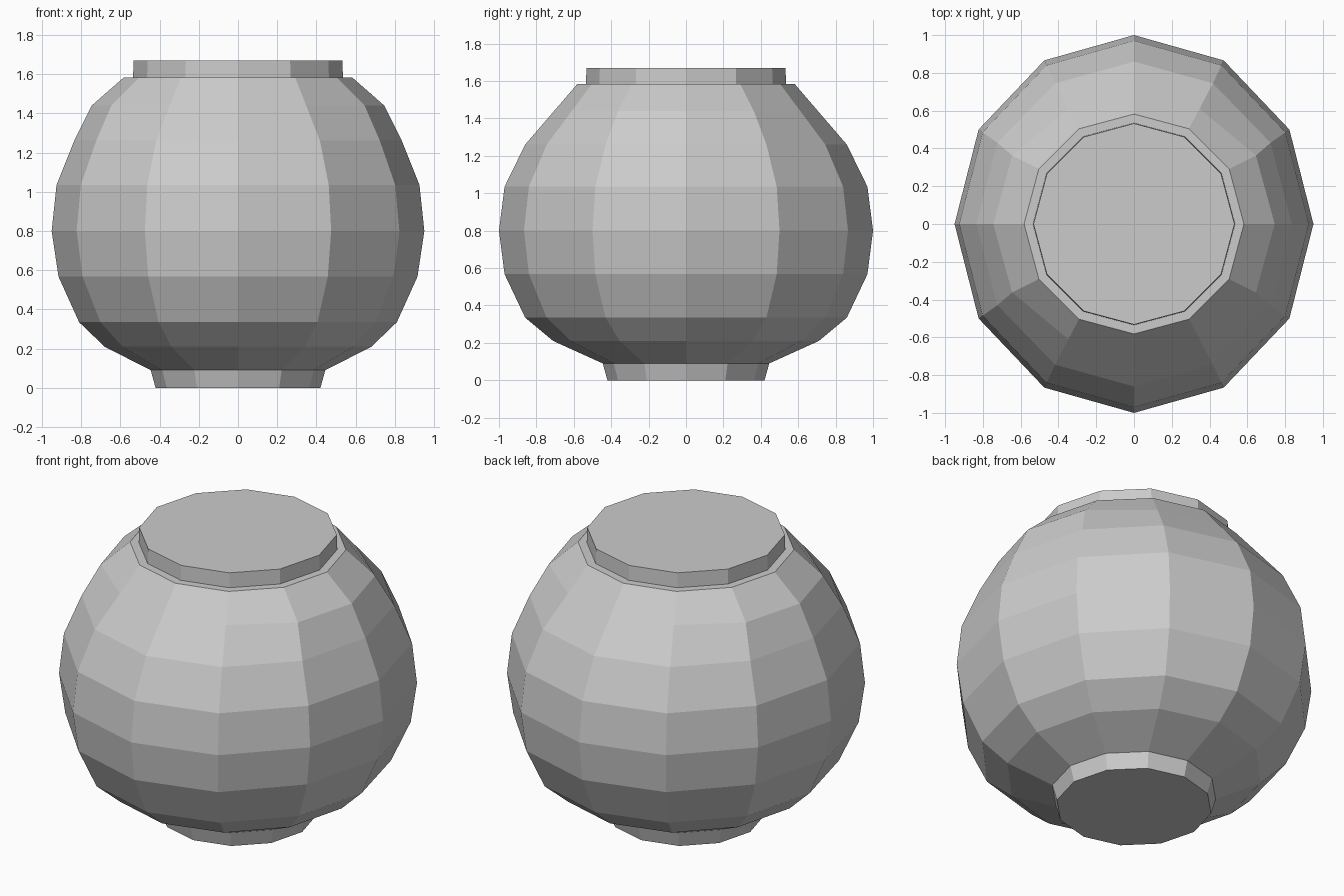
import bpy, bmesh
from math import sin, cos, radians

if "Cube" in bpy.data.objects:
    bpy.data.objects.remove(bpy.data.objects["Cube"])

SIDES = 12

def lathe(name, rings):
    """Faceted closed solid from (x radius, y radius, height) rings."""
    bm = bmesh.new()
    loops = []
    for rx, ry, z in rings:
        loop = []
        for i in range(SIDES):
            a = radians(i * 360 / SIDES)
            x, y = rx * cos(a), ry * sin(a)
            # upper shoulder bulges towards the left and right sides
            if z == 1.44 and abs(sin(a)) < 0.6:
                x, y = 0.745 * cos(a), 0.725 * sin(a)
            loop.append(bm.verts.new((x, y, z)))
        loops.append(loop)
    for lo, hi in zip(loops, loops[1:]):
        for i in range(SIDES):
            j = (i + 1) % SIDES
            bm.faces.new((lo[i], lo[j], hi[j], hi[i]))
    bm.faces.new(loops[0][::-1])
    bm.faces.new(loops[-1])
    bmesh.ops.recalc_face_normals(bm, faces=bm.faces)
    mesh = bpy.data.meshes.new(name)
    bm.to_mesh(mesh)
    bm.free()
    obj = bpy.data.objects.new(name, mesh)
    bpy.context.collection.objects.link(obj)
    return obj

# Pot: foot, slightly oval belly, flat shoulder and filled neck
lathe("round_pot", [
    (0.42, 0.42, 0.0),
    (0.445, 0.445, 0.09),
    (0.68, 0.71, 0.21),
    (0.81, 0.86, 0.335),
    (0.915, 0.97, 0.567),
    (0.95, 1.0, 0.80),
    (0.925, 0.97, 1.035),
    (0.835, 0.86, 1.26),
    (0.695, 0.705, 1.44),
    (0.582, 0.582, 1.583),
    (0.535, 0.535, 1.583),
    (0.532, 0.532, 1.67),
])
